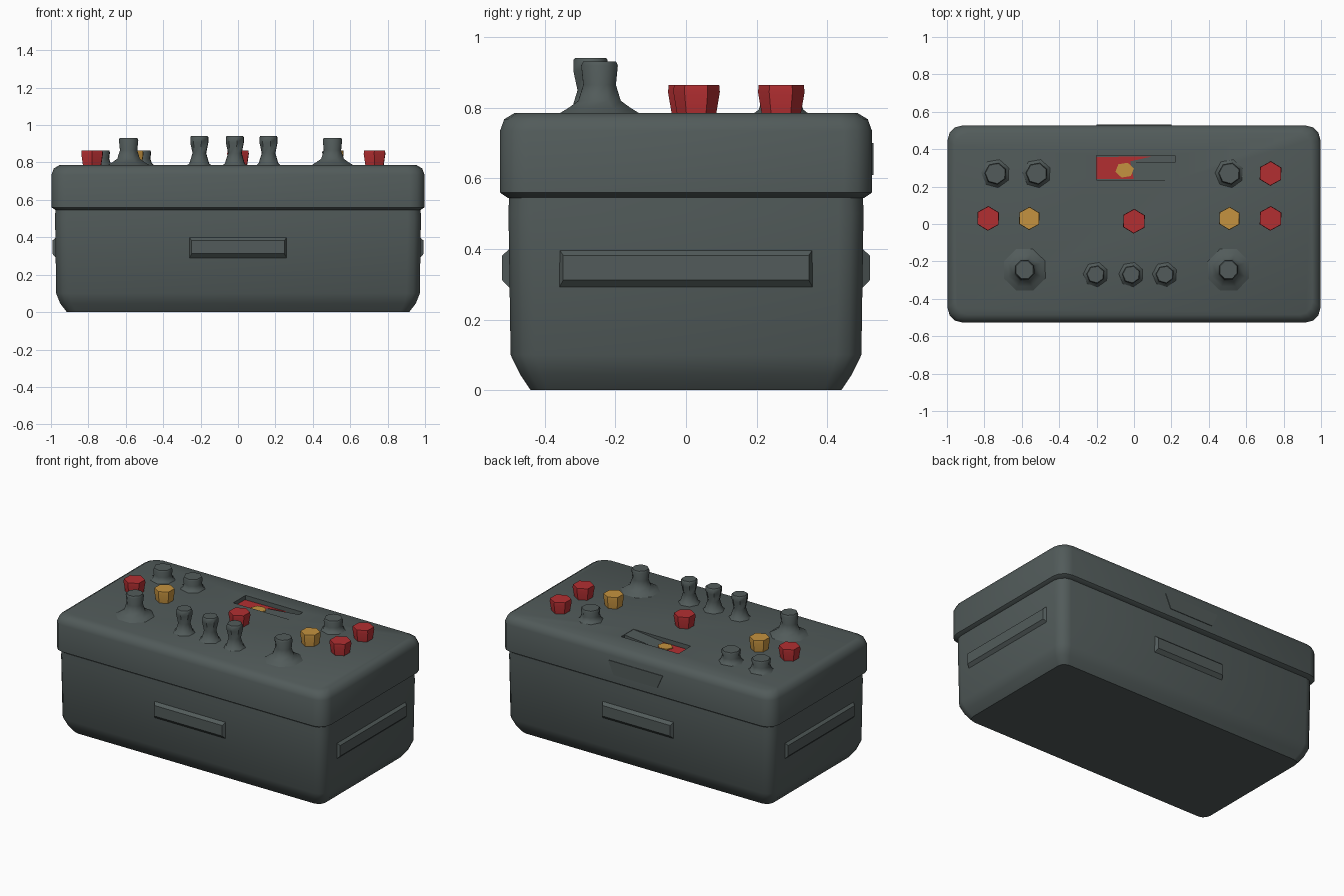
import bpy, bmesh, math
from mathutils import Matrix, Vector

if "Cube" in bpy.data.objects:
    bpy.data.objects.remove(bpy.data.objects["Cube"])


def material(name, rgb):
    m = bpy.data.materials.new(name)
    m.diffuse_color = (*rgb, 1)
    m.use_nodes = True
    m.node_tree.nodes["Principled BSDF"].inputs["Base Color"].default_value = m.diffuse_color
    return m


GREY = material("slate grey", (0.084, 0.105, 0.103))
RED = material("red", (0.45, 0.028, 0.031))
YELLOW = material("amber", (0.56, 0.29, 0.05))


def loft(name, rings, mat, smooth=40):
    """Join equal-length rings of points into a closed solid."""
    bm = bmesh.new()
    vs = [[bm.verts.new(p) for p in ring] for ring in rings]
    n = len(vs[0])
    for a, b in zip(vs, vs[1:]):
        for i in range(n):
            j = (i + 1) % n
            bm.faces.new((a[i], a[j], b[j], b[i]))
    bm.faces.new(vs[0][::-1])
    bm.faces.new(vs[-1])
    bmesh.ops.recalc_face_normals(bm, faces=bm.faces)
    me = bpy.data.meshes.new(name)
    bm.to_mesh(me)
    bm.free()
    me.materials.append(mat)
    ob = bpy.data.objects.new(name, me)
    bpy.context.collection.objects.link(ob)
    if smooth:
        shade(ob, smooth)
    return ob


def shade(ob, angle):
    bpy.ops.object.select_all(action='DESELECT')
    ob.select_set(True)
    bpy.context.view_layer.objects.active = ob
    bpy.ops.object.shade_smooth_by_angle(angle=math.radians(angle))


def rounded(hx, hy, r, z, steps=3):
    pts = []
    for k, (sx, sy) in enumerate(((1, 1), (-1, 1), (-1, -1), (1, -1))):
        for i in range(steps + 1):
            a = math.pi / 2 * (k + i / steps)
            pts.append((sx * (hx - r) + r * math.cos(a), sy * (hy - r) + r * math.sin(a), z))
    return pts


def circle(x, y, r, z, n, turn=0.0):
    return [(x + r * math.cos(turn + math.tau * i / n),
             y + r * math.sin(turn + math.tau * i / n), z) for i in range(n)]


def rect(x0, x1, y0, y1, z):
    return [(x0, y0, z), (x1, y0, z), (x1, y1, z), (x0, y1, z)]


# case body with chamfered foot
loft("case_body", [rounded(0.915, 0.44, 0.05, 0), rounded(0.95, 0.47, 0.06, 0.045),
                   rounded(0.972, 0.497, 0.07, 0.10), rounded(0.978, 0.503, 0.07, 0.50),
                   rounded(0.975, 0.50, 0.07, 0.60)], GREY)

# overhanging lid with softened top edge
lid = loft("lid", [rounded(0.975, 0.505, 0.07, 0.545), rounded(0.997, 0.527, 0.08, 0.56),
                   rounded(0.997, 0.527, 0.08, 0.735), rounded(0.985, 0.515, 0.08, 0.768),
                   rounded(0.955, 0.485, 0.07, 0.786)], GREY, 0)

# display recess cut into the lid
cutter = loft("recess_cutter", [rect(-0.20, 0.22, 0.235, 0.365, 0.755),
                                rect(-0.20, 0.22, 0.235, 0.365, 0.85)], GREY, 0)
cutter.hide_render = True
mod = lid.modifiers.new("recess", 'BOOLEAN')
mod.object = cutter
mod.operation = 'DIFFERENCE'
mod.solver = 'EXACT'
bpy.context.view_layer.objects.active = lid
bpy.ops.object.modifier_apply(modifier="recess")
bpy.data.objects.remove(cutter)
shade(lid, 40)

# display: red panel, amber indicator, grey sloped cover on the right
panel = [(-0.20, 0.24), (0.0, 0.24), (-0.02, 0.335), (0.10, 0.362), (-0.20, 0.358)]
loft("display_panel", [[(x, y, z) for x, y in panel] for z in (0.754, 0.760)], RED, 0)
loft("display_indicator", [[(-0.05 + 1.2 * (x + 0.05), y, z) for x, y, z in
                            circle(-0.05, 0.288, 0.042, z, 6, 0.2)] for z in (0.757, 0.766)],
     YELLOW, 0)
cover = [(0.0, 0.235, 0.76), (0.22, 0.235, 0.784), (0.22, 0.33, 0.784), (-0.02, 0.33, 0.76)]
loft("display_cover", [[(x, y, 0.75) for x, y, z in cover], cover], GREY, 0)


# side handles: shallow chamfered bars on all four walls
def handle(name, half, wall, turn):
    rings = []
    for out, zl, zh, h in ((-0.03, 0.29, 0.40, half), (0.0, 0.29, 0.40, half),
                           (0.021, 0.312, 0.382, half - 0.012)):
        rings.append([(-h, -wall - out, zl), (h, -wall - out, zl),
                      (h, -wall - out, zh), (-h, -wall - out, zh)])
    ob = loft(name, rings, GREY, 0)
    ob.data.transform(Matrix.Rotation(turn, 4, 'Z'))


handle("front_handle", 0.26, 0.50, 0)
handle("back_handle", 0.26, 0.50, math.pi)
handle("right_handle", 0.36, 0.972, math.pi / 2)
handle("left_handle", 0.36, 0.972, -math.pi / 2)

# thin plate on the back of the lid
loft("back_plate", [[(x, y, z) for x, z in ((-0.16, 0.61), (0.16, 0.61), (0.2, 0.70), (-0.2, 0.70))]
                    for y in (0.522, 0.531)], GREY, 0)


# push buttons: six-sided, slightly wider at the top
def button(name, x, y, mat, r=0.066, turn=0.5):
    loft(name, [circle(x, y, r * 0.82, 0.775, 6, turn), circle(x, y, r, 0.845, 6, turn),
                circle(x, y, r * 0.97, 0.865, 6, turn)], mat, 35)


for i, (x, y) in enumerate(((0.73, 0.27), (-0.78, 0.03), (0.0, 0.015), (0.73, 0.03))):
    button(f"red_button_{i + 1}", x, y, RED)
for i, (x, y) in enumerate(((-0.56, 0.03), (0.51, 0.03))):
    button(f"amber_button_{i + 1}", x, y, YELLOW, 0.062)


# grey knobs: a stem flaring into the lid
def knob(name, x, y, profile, n=7):
    loft(name, [circle(x, y, r, z, n, 0.4) for r, z in profile], GREY, 50)


LOW = [(0.085, 0.78), (0.065, 0.795), (0.056, 0.82), (0.06, 0.855), (0.055, 0.865)]
STICK = [(0.075, 0.78), (0.055, 0.795), (0.038, 0.85), (0.05, 0.905), (0.05, 0.935), (0.045, 0.942)]
DIAL = [(0.13, 0.78), (0.095, 0.80), (0.065, 0.82), (0.05, 0.865), (0.056, 0.92), (0.05, 0.932)]

for i, x in enumerate((-0.74, -0.52, 0.51)):
    knob(f"low_knob_{i + 1}", x, 0.27, LOW)
for i, x in enumerate((-0.205, -0.015, 0.165)):
    knob(f"toggle_stick_{i + 1}", x, -0.27, STICK)
for i, x in enumerate((-0.585, 0.505)):
    knob(f"joystick_{i + 1}", x, -0.245, DIAL, 8)
